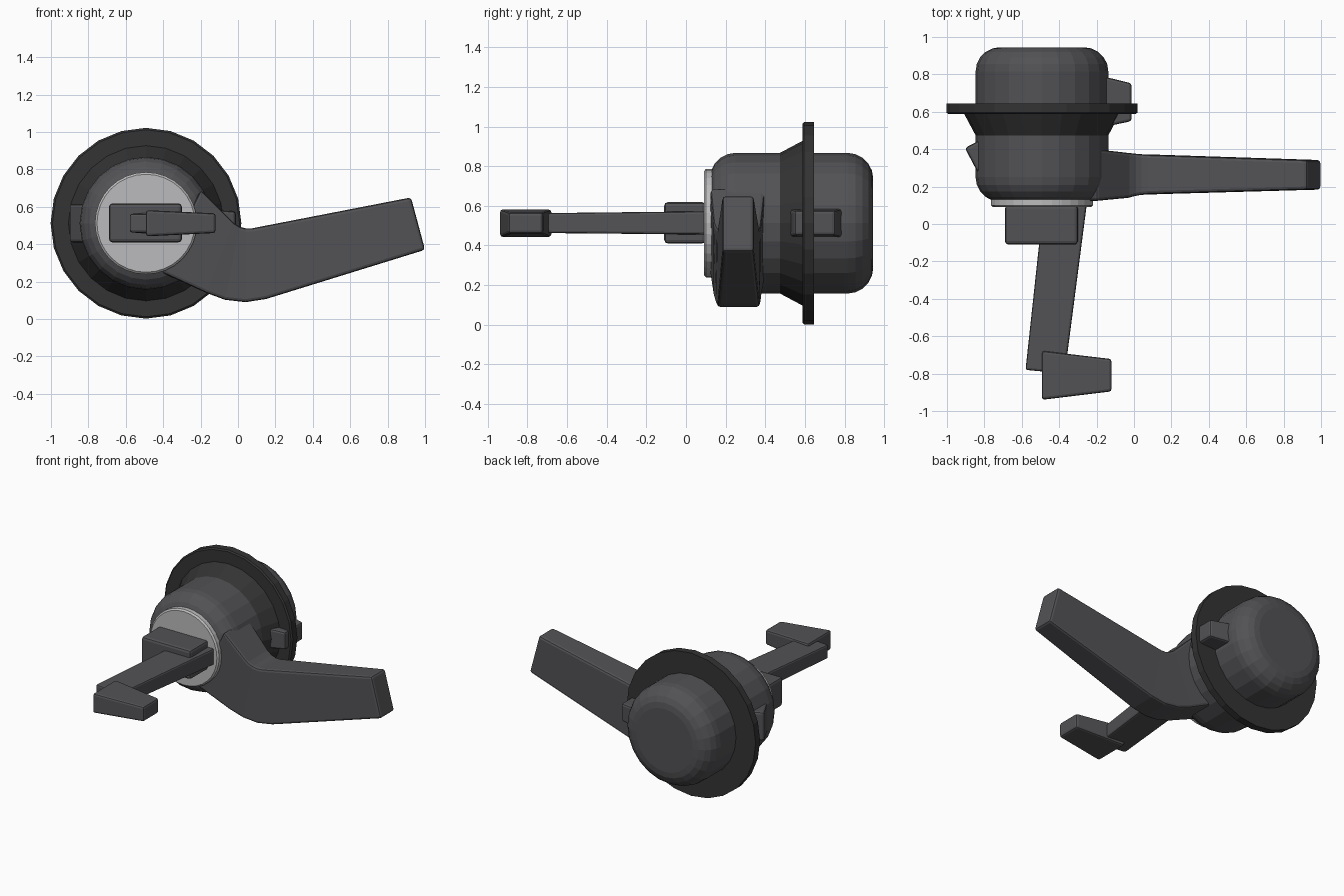
import bpy, bmesh, math
from mathutils import Matrix, Vector

if "Cube" in bpy.data.objects:
    bpy.data.objects.remove(bpy.data.objects["Cube"], do_unlink=True)


def material(name, rgb):
    m = bpy.data.materials.new(name)
    m.use_nodes = True
    m.diffuse_color = (*rgb, 1)
    m.node_tree.nodes["Principled BSDF"].inputs["Base Color"].default_value = (*rgb, 1)
    return m


GREY = material("charcoal grey", (0.085, 0.085, 0.092))
DARK = material("near black", (0.033, 0.033, 0.033))
SILVER = material("light silver", (0.5, 0.5, 0.51))
AXIS = Vector((-0.492, 0, 0.512))


def finish(name, bm, mat, bevel=0):
    bmesh.ops.recalc_face_normals(bm, faces=bm.faces)
    mesh = bpy.data.meshes.new(name)
    bm.to_mesh(mesh)
    bm.free()
    ob = bpy.data.objects.new(name, mesh)
    bpy.context.collection.objects.link(ob)
    mesh.materials.append(mat)
    if bevel:
        mod = ob.modifiers.new("soft edges", "BEVEL")
        mod.width = bevel
        mod.segments = 2
        mod.limit_method = "ANGLE"
        mod.angle_limit = math.radians(35)
    return ob


def loft(name, rings, mat, bevel=0):
    """Skin a list of equal-length point rings and cap both ends."""
    bm = bmesh.new()
    rows = [[bm.verts.new(p) for p in ring] for ring in rings]
    n = len(rows[0])
    for a, b in zip(rows, rows[1:]):
        for i in range(n):
            j = (i + 1) % n
            bm.faces.new((a[i], a[j], b[j], b[i]))
    bm.faces.new(rows[0])
    bm.faces.new(rows[-1])
    return finish(name, bm, mat, bevel)


def lathe(name, profile, mat, sides=24):
    """Turn (radius, y) points about the drum axis."""
    angles = [math.tau * i / sides for i in range(sides)]
    return loft(name, [[AXIS + Vector((r * math.cos(a), y, r * math.sin(a)))
                        for a in angles] for r, y in profile], mat)


def box(name, centre, size, mat, bevel, turn=0):
    bm = bmesh.new()
    bmesh.ops.create_cube(bm, size=1, matrix=Matrix.Translation(centre)
                          @ Matrix.Rotation(math.radians(turn), 4, "Z")
                          @ Matrix.Diagonal((*size, 1)))
    return finish(name, bm, mat, bevel)


def slab_ring(bottom, top, y0, y1):
    """Lever cross-section between two (x, z) points."""
    return [(bottom[0], y0, bottom[1]), (bottom[0], y1, bottom[1]),
            (top[0], y1, top[1]), (top[0], y0, top[1])]


def plan_ring(a, b, z0, z1):
    """Upright cross-section between two (x, y) points."""
    return [(*a, z0), (*b, z0), (*b, z1), (*a, z1)]


# Drum with rounded ends
R, ROUND = 0.355, 0.13
arc = [math.radians(18 * i) for i in range(6)]
front = [(R - ROUND + ROUND * math.sin(a), 0.12 + ROUND * (1 - math.cos(a))) for a in arc]
back = [(r, 1.065 - y) for r, y in reversed(front)]
lathe("drum", front + back, GREY)

# Flange with its cone, and the face disc
lathe("flange", [(0.35, 0.465), (0.415, 0.587), (0.5, 0.587), (0.51, 0.595),
                 (0.51, 0.645), (0.34, 0.645)], DARK)
lathe("face_disc", [(0.262, 0.09), (0.273, 0.1), (0.273, 0.14)], SILVER, 32)

# Hub and crank with its grip
box("crank_hub", (-0.495, -0.005, 0.514), (0.39, 0.21, 0.208), GREY, 0.018)
loft("crank_arm", [plan_ring((-0.485, 0.1), (-0.253, 0.1), 0.455, 0.572),
                   plan_ring((-0.58, -0.78), (-0.37, -0.8), 0.463, 0.562)], GREY, 0.012)
loft("crank_grip", [plan_ring((-0.492, -0.94), (-0.492, -0.678), 0.442, 0.582),
                    plan_ring((-0.12, -0.895), (-0.12, -0.722), 0.46, 0.565)], GREY, 0.014)

# Bent side lever
loft("side_lever", [slab_ring((-0.41, 0.25), (-0.2, 0.69), 0.123, 0.4),
                    slab_ring((-0.17, 0.14), (-0.025, 0.515), 0.14, 0.38),
                    slab_ring((-0.07, 0.103), (0.01, 0.493), 0.15, 0.376),
                    slab_ring((0.04, 0.09), (0.04, 0.485), 0.156, 0.373),
                    slab_ring((0.15, 0.107), (0.075, 0.485), 0.16, 0.37),
                    slab_ring((1.0, 0.37), (0.925, 0.65), 0.184, 0.342)], GREY, 0.016)

# Small lugs on either side of the drum
loft("left_lug", [plan_ring((-0.25, 0.5), (-0.25, 0.81), 0.435, 0.59),
                  plan_ring((-0.013, 0.55), (-0.013, 0.752), 0.45, 0.575)], GREY, 0.014)
box("right_lug", (-0.803, 0.375, 0.512), (0.15, 0.15, 0.205), GREY, 0.015, turn=28)
